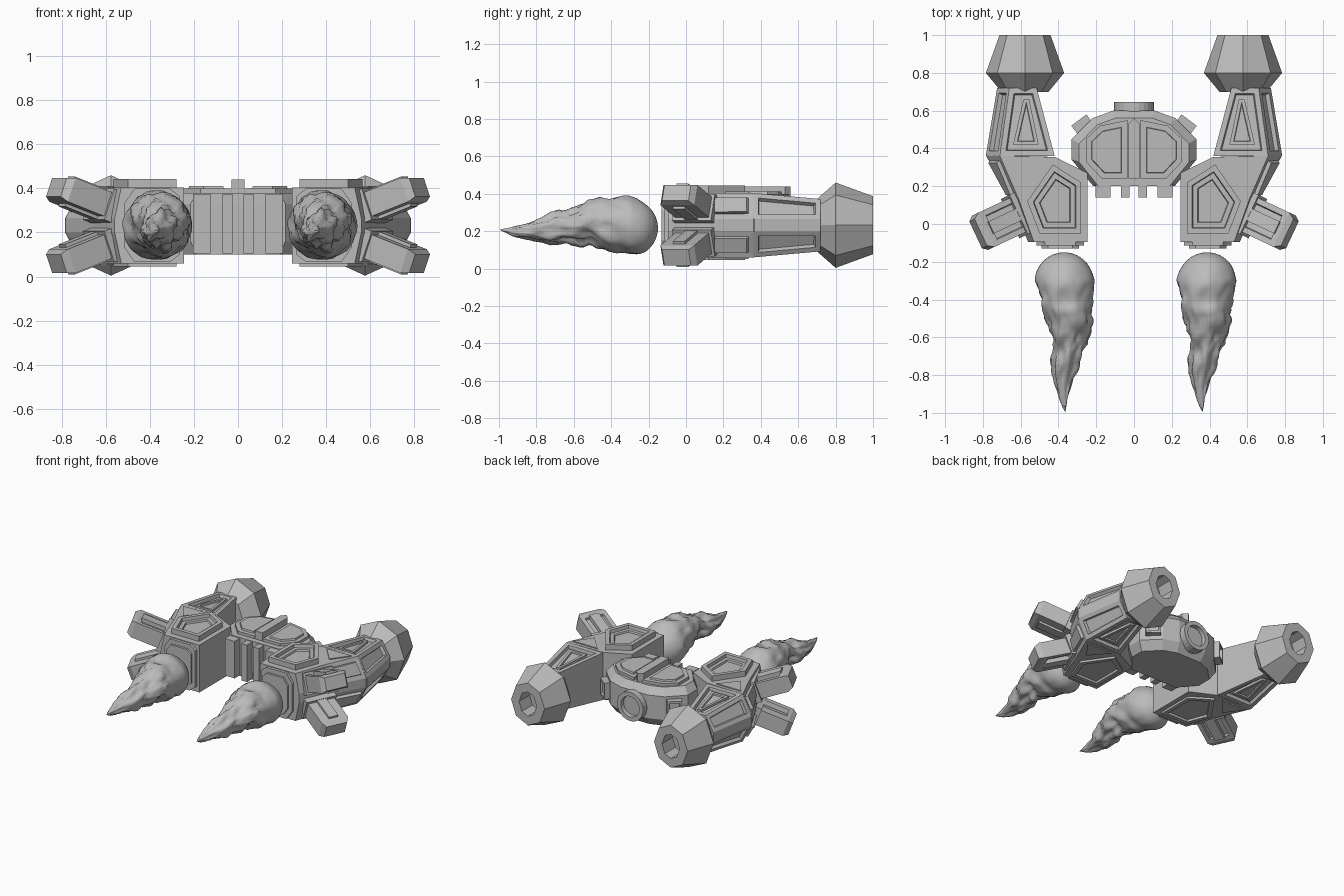
import bpy, bmesh, math
from mathutils import Vector, noise

old = bpy.data.objects.get("Cube")
if old:
    bpy.data.objects.remove(old)

grey = bpy.data.materials.new("hull grey")
grey.use_nodes = True
colour = (0.5, 0.5, 0.5, 1)
grey.diffuse_color = colour
grey.node_tree.nodes["Principled BSDF"].inputs["Base Color"].default_value = colour

MID = 0.232  # height of the symmetry plane


def finish(name, bm):
    mesh = bpy.data.meshes.new(name)
    bm.to_mesh(mesh)
    bm.free()
    mesh.materials.append(grey)
    ob = bpy.data.objects.new(name, mesh)
    bpy.context.collection.objects.link(ob)
    return ob


def loft(name, rings, insets=(), pick=None):
    """Skin rings of points, cap both ends, then inset the picked faces in steps."""
    bm = bmesh.new()
    rows = [[bm.verts.new(p) for p in ring] for ring in rings]
    n = len(rows[0])
    for a, b in zip(rows, rows[1:]):
        for i in range(n):
            j = (i + 1) % n
            bm.faces.new((a[i], a[j], b[j], b[i]))
    bm.faces.new(rows[0])
    bm.faces.new(rows[-1])
    bmesh.ops.recalc_face_normals(bm, faces=bm.faces)
    bm.normal_update()
    if pick:
        faces = [f for f in bm.faces if pick(f)]
        for width, depth in insets:
            bmesh.ops.inset_individual(bm, faces=faces, thickness=width, depth=depth,
                                       use_even_offset=True)
            bm.normal_update()
    return finish(name, bm)


def level(points, z, sx=1):
    return [(sx * x, y, z) for x, y in points]


def box(name, centre, axes, size, insets=(), pick=None, taper=1.0):
    """Box along three axes; the far end of the first axis may taper."""
    d, s, n = axes
    c = Vector(centre)
    corners = ((-1, -1), (1, -1), (1, 1), (-1, 1))

    def ring(t, k):
        return [c + d * t * size[0] / 2 + s * a * k * size[1] / 2 + n * b * k * size[2] / 2
                for a, b in corners]
    rings = [ring(-1, 1), ring(1, 1)]
    if taper < 1:
        rings = [ring(-1, 1), ring(0.82, 1), ring(1, taper)]
    return loft(name, rings, insets, pick)


X, Y, Z = Vector((1, 0, 0)), Vector((0, 1, 0)), Vector((0, 0, 1))


def flame(name, sx, cx):
    """Teardrop of fire with a ragged tail."""
    bm = bmesh.new()
    bmesh.ops.create_uvsphere(bm, u_segments=40, v_segments=44, radius=1)
    for v in bm.verts:
        t = (1 - v.co.z) / 2
        ang = math.atan2(v.co.y, v.co.x)
        t = math.acos(max(-1, min(1, v.co.z))) / math.pi
        if t < 0.3:
            a = t / 0.3 * math.pi / 2
            y, r = -0.305 + 0.155 * math.cos(a), 0.155 * math.sin(a)
        else:
            u = (t - 0.3) / 0.7
            y, r = -0.305 - 0.69 * u, 0.155 * (1 - u) ** 0.85
        wild = min(1, max(0, (-y - 0.22) / 0.35))
        p = Vector((math.cos(ang) * 1.3, y * 7, math.sin(ang) * 1.3))
        r *= 1 + wild * (0.38 * noise.noise(p * 1.3) + 0.22 * noise.noise(p * 3))
        sway = wild * 0.02 * math.sin(y * 9)
        v.co = (cx - sx * wild * 0.015 + r * math.cos(ang) + sway, y,
                0.217 + r * math.sin(ang) + 0.02 * math.sin(math.pi * min(1, wild)) + sway)
    bmesh.ops.recalc_face_normals(bm, faces=bm.faces)
    for f in bm.faces:
        f.smooth = True
    finish(name, bm)


pod_mid = [(.245, -.095), (.245, .27), (.42, .355), (.785, .365), (.66, .13), (.56, -.095)]
pod_top = [(.245, -.095), (.245, .27), (.42, .355), (.71, .36), (.61, .13), (.53, -.095)]
pentagon = [(.28, -.05), (.28, .22), (.43, .315), (.565, .12), (.5, -.05)]
gusset = [(.48, .335), (.68, .335), (.59, .21)]

for sx, side in ((1, "left"), (-1, "right")):
    # Pod body
    loft(side + "_pod",
         [level(pod_top, .06, sx), level(pod_mid, .20, sx),
          level(pod_mid, .265, sx), level(pod_top, .405, sx)],
         [(.03, .0), (.004, .02)],
         lambda f: f.normal.x * sx > .3 and .1 < abs(f.normal.z) < .9
         and f.calc_center_median().y > .15)

    # Arm running back to the engine
    def arm_ring(y, inner, top, mid, half):
        pts = ((inner, -half), (top, -half), (mid, -.033), (mid, .033), (top, half), (inner, half))
        return [(sx * x, y, MID + z) for x, z in pts]
    loft(side + "_arm",
         [arm_ring(.36, .42, .71, .785, .172), arm_ring(.72, .515, .66, .725, .14)],
         [(.028, 0), (.006, -.022)],
         lambda f: abs(f.normal.z) > .3 and abs(f.normal.y) < .8)

    for up, tag in ((1, "upper"), (-1, "lower")):
        # Framed deck plates on pod and arm
        lift = .04 if up > 0 else .015
        base = MID + up * .165
        deck = MID + up * (.172 + lift)
        loft(f"{side}_{tag}_deck_frame", [level(pentagon, base, sx), level(pentagon, deck, sx)],
             [(.028, 0), (.004, -.022), (.025, 0), (.004, -.012)],
             lambda f: f.normal.z * up > .9)
        loft(f"{side}_{tag}_gusset",
             [level(gusset, base, sx), level(gusset, MID + up * .18, sx)])
        wedge = [(.505, .42), (.64, .42), (.585, .66), (.555, .66)]
        slope = [(sx * x, y, MID + up * (.172 - .09 * (y - .36))) for x, y in wedge]
        loft(f"{side}_{tag}_arm_panel",
             [[(x, y, z - up * .035) for x, y, z in slope],
              [(x, y, z - up * .006) for x, y, z in slope]],
             [(.018, 0), (.003, -.01)], lambda f: f.normal.z * up > .8)

        # Splayed gun housings
        d = Vector((sx * .85, -.40, up * .34)).normalized()
        s = Z.cross(d).normalized()
        n = d.cross(s)
        tip = Vector((sx * .812, -.045, MID + up * .168))
        box(f"{side}_{tag}_gun", tip - d * .165, (d, s, n), (.36, .2, .115),
            [(.03, 0), (.005, -.014)], lambda f: f.normal.dot(n) * up > .95, taper=.78)
        box(f"{side}_{tag}_gun_collar", tip - d * .27, (d, s, n), (.12, .23, .15))
        box(f"{side}_{tag}_gun_rib", tip - d * .17, (d, s, n), (.26, .07, .145))

    # Stepped front plates where the flame leaves
    for y, k in ((-.115, 1), (-.13, .8)):
        shape = [(.265, .10), (.31, .065), (.47, .065), (.515, .13),
                 (.515, .335), (.47, .4), (.31, .4), (.265, .365)]
        ring = [(sx * (.39 + (x - .39) * k), MID + (z - MID) * k) for x, z in shape]
        loft(side + "_front_plate", [[(x, -.08, z) for x, z in ring], [(x, y, z) for x, z in ring]])

    # Faceted engine bell with a hexagonal bore
    def bell(y, rx, rz, count=8):
        return [(sx * .577 + rx * math.sin(math.tau * i / count), y,
                 MID + rz * math.cos(math.tau * i / count)) for i in range(count)]
    loft(side + "_engine", [bell(.70, .125, .14), bell(.80, .207, .228), bell(1, .135, .155)],
         [(.06, 0), (.001, -.12)], lambda f: f.normal.y > .95)

    # Angled block on the rear corner of the hull
    out = Vector((sx * .6, .8, 0)).normalized()
    box(side + "_hull_block", (sx * .262, .51, .25), (out, Z.cross(out), Z), (.1, .1, .12),
        [(.015, 0), (.002, -.015)], lambda f: f.normal.dot(out) > .95)

    # Hull top panels, stepped
    panel = [(.035, .24), (.17, .24), (.255, .33), (.255, .45), (.18, .52), (.035, .55)]
    loft(side + "_hull_panel", [level(panel, .37, sx), level(panel, .40, sx)],
         [(.03, 0), (.003, .012)], lambda f: f.normal.z > .9)

    # Front ribs of the hull
    for a, b in ((.125, .205), (.025, .07)):
        box(side + "_hull_rib", (sx * (a + b) / 2, .19, .24), (X, Y, Z), (b - a, .1, .27))

    flame(side + "_flame", sx, .387 if sx > 0 else -.37)

# Central hull
half = [(.215, .2), (.33, .34), (.33, .45), (.22, .56), (.11, .60)]
outline = half + [(-x, y) for x, y in reversed(half)]
small = [(x * .88, .21 + (y - .21) * .9) for x, y in outline]
loft("hull", [level(small, .10), level(outline, .16), level(outline, .33), level(small, .38)])
ridge = [(-.03, .24), (.03, .24), (.03, .53), (0, .56), (-.03, .53)]
loft("hull_ridge", [level(ridge, .37), level(ridge, .44)])

# Rear port with a recessed ring
def port(y, r):
    return [(r * math.cos(math.tau * i / 24), y, MID + r * math.sin(math.tau * i / 24))
            for i in range(24)]
loft("rear_port", [port(.55, .105), port(.645, .105)],
     [(.03, 0), (.002, -.03)], lambda f: f.normal.y > .95)
